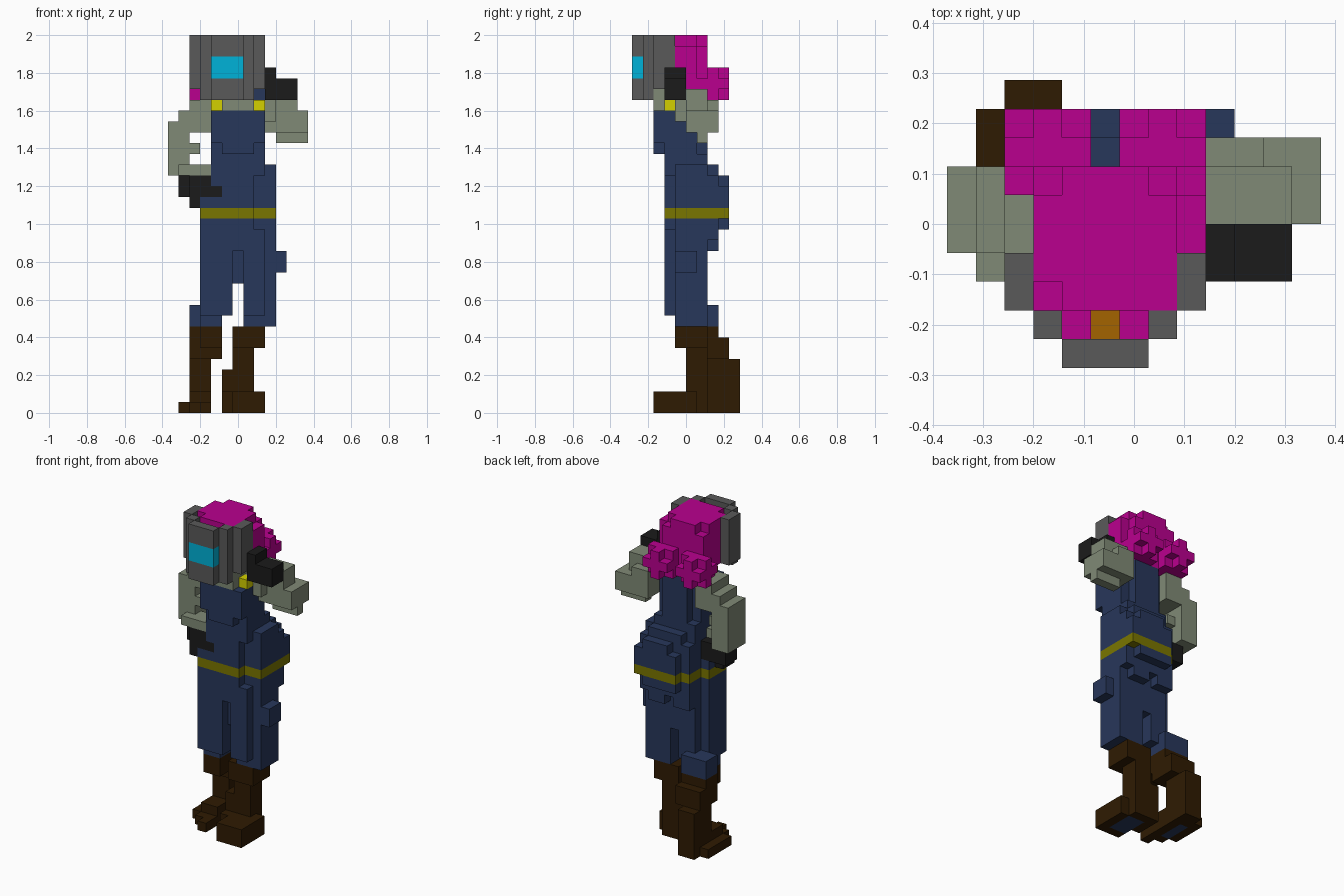
import bpy
import bmesh
from mathutils import Vector

if "Cube" in bpy.data.objects:
    bpy.data.objects.remove(bpy.data.objects["Cube"], do_unlink=True)

UNIT = 2 / 35
CENTRE = Vector((6.5, 5, 0))


def linear(channel):
    return channel / 12.92 if channel <= 0.04045 else ((channel + 0.055) / 1.055) ** 2.4


def make_material(name, code):
    rgb = [linear(byte / 255) for byte in bytes.fromhex(code)]
    material = bpy.data.materials.new(name)
    material.use_nodes = True
    material.diffuse_color = (*rgb, 1)
    shader = material.node_tree.nodes["Principled BSDF"]
    shader.inputs["Base Color"].default_value = (*rgb, 1)
    shader.inputs["Roughness"].default_value = 0.9
    return material


grey = make_material("mask grey", "5a5a5a")
cyan = make_material("visor cyan", "00b2d8")
magenta = make_material("hair magenta", "ba008f")
navy = make_material("overall navy", "27375b")
olive = make_material("sleeve olive", "808a76")
black = make_material("glove black", "1b1b1b")
yellow = make_material("strap yellow", "d4d000")
mustard = make_material("belt mustard", "7a7600")
brown = make_material("boot brown", "2f1b02")
orange = make_material("hair clip orange", "a46400")

cells = {}      # grid cell -> part name; later boxes replace earlier ones
colours = {}    # part name -> material


def part(name, material):
    """Return a function that adds boxes of grid cells to the named part."""
    colours[name] = material

    def box(x, y, z):
        for i in range(*x):
            for j in range(*y):
                for k in range(*z):
                    cells[i, j, k] = name
    return box


# Trousers
right_leg = part("right_trouser_leg", navy)
right_leg(x=(3, 4), y=(3, 6), z=(9, 18))
right_leg(x=(4, 6), y=(3, 7), z=(9, 18))
right_leg(x=(3, 5), y=(4, 8), z=(8, 10))
right_leg(x=(2, 3), y=(6, 8), z=(8, 10))
left_leg = part("left_trouser_leg", navy)
left_leg(x=(7, 9), y=(3, 7), z=(9, 17))
left_leg(x=(7, 8), y=(3, 7), z=(17, 18))
left_leg(x=(7, 10), y=(4, 7), z=(8, 18))
seat = part("trouser_seat", navy)
seat(x=(6, 7), y=(4, 7), z=(12, 18))
seat(x=(6, 7), y=(3, 4), z=(15, 18))
for cheek in (4, 7):
    seat(x=(cheek, cheek + 2), y=(7, 8), z=(15, 16))
seat(x=(4, 10), y=(7, 8), z=(16, 18))
seat(x=(5, 9), y=(8, 9), z=(17, 18))
pouch = part("thigh_pouch", navy)
pouch(x=(10, 11), y=(4, 6), z=(13, 15))

# Belt
belt = part("belt", mustard)
belt(x=(3, 8), y=(3, 6), z=(18, 19))
belt(x=(4, 10), y=(4, 8), z=(18, 19))
belt(x=(5, 10), y=(8, 9), z=(18, 19))

# Torso
hips = part("hips", navy)
hips(x=(3, 8), y=(3, 6), z=(19, 20))
hips(x=(4, 8), y=(3, 4), z=(20, 22))
hips(x=(4, 10), y=(4, 8), z=(19, 22))
hips(x=(5, 10), y=(8, 9), z=(19, 21))
hips(x=(6, 9), y=(8, 9), z=(21, 22))
waist = part("waist", navy)
waist(x=(4, 9), y=(3, 7), z=(22, 24))
waist(x=(5, 9), y=(7, 8), z=(22, 23))
waist(x=(9, 10), y=(4, 7), z=(22, 23))
chest = part("chest", navy)
chest(x=(5, 8), y=(2, 7), z=(24, 26))
chest(x=(4, 9), y=(2, 6), z=(25, 28))
chest(x=(4, 9), y=(3, 6), z=(24, 25))
chest(x=(5, 8), y=(6, 7), z=(26, 30))
chest(x=(4, 9), y=(5, 6), z=(28, 30))
collar = part("collar", olive)
collar(x=(5, 8), y=(2, 5), z=(28, 30))
straps = part("shoulder_straps", yellow)
for side in (4, 8):
    straps(x=(side, side + 1), y=(3, 4), z=(28, 29))

# Raised left arm
left_sleeve = part("left_sleeve", olive)
left_sleeve(x=(8, 10), y=(4, 5), z=(27, 29))
left_sleeve(x=(9, 12), y=(5, 7), z=(26, 30))
left_sleeve(x=(9, 11), y=(7, 8), z=(26, 29))
left_sleeve(x=(11, 13), y=(7, 8), z=(26, 28))
left_sleeve(x=(10, 13), y=(6, 7), z=(25, 28))
left_sleeve(x=(12, 13), y=(5, 6), z=(26, 28))
left_glove = part("left_glove", black)
left_glove(x=(9, 12), y=(3, 5), z=(29, 31))
left_glove(x=(9, 10), y=(3, 5), z=(31, 32))

# Lowered right arm
right_sleeve = part("right_sleeve", olive)
right_sleeve(x=(2, 4), y=(4, 7), z=(26, 29))
right_sleeve(x=(1, 2), y=(4, 7), z=(23, 28))
right_sleeve(x=(0, 1), y=(4, 7), z=(22, 27))
right_sleeve(x=(2, 3), y=(4, 6), z=(24, 25))
right_sleeve(x=(1, 4), y=(3, 5), z=(22, 23))
right_sleeve(x=(1, 2), y=(5, 7), z=(22, 23))
right_glove = part("right_glove", black)
right_glove(x=(1, 2), y=(4, 6), z=(20, 22))
right_glove(x=(2, 4), y=(3, 6), z=(20, 22))
right_glove(x=(4, 5), y=(3, 4), z=(20, 21))
right_glove(x=(2, 3), y=(3, 5), z=(19, 20))

# Hair, rounded off at the crown
hair = part("hair", magenta)
hair(x=(3, 8), y=(2, 7), z=(30, 34))
hair(x=(4, 8), y=(2, 6), z=(34, 35))
hair(x=(3, 4), y=(3, 6), z=(34, 35))
hair(x=(4, 7), y=(6, 7), z=(34, 35))
hair(x=(4, 7), y=(1, 2), z=(30, 34))
hair(x=(3, 8), y=(5, 7), z=(29, 30))
hair(x=(8, 9), y=(4, 6), z=(30, 34))
clip = part("hair_clip", orange)
clip(x=(5, 6), y=(1, 2), z=(32, 33))
del cells[5, 1, 33]

# Two round buns: cubes without their corners
for name, start in (("right_bun", 2), ("left_bun", 6)):
    bun = part(name, magenta)
    wide, mid = (start, start + 3), (start + 1, start + 2)
    bun(x=wide, y=(6, 9), z=(30, 31))
    bun(x=wide, y=(7, 8), z=(29, 32))
    bun(x=mid, y=(6, 9), z=(29, 32))

# Mask and visor
mask = part("mask", grey)
mask(x=(4, 7), y=(0, 1), z=(29, 35))
mask(x=(4, 7), y=(1, 2), z=(29, 30))
for side in (3, 7):
    mask(x=(side, side + 1), y=(1, 2), z=(29, 35))
for side in (2, 8):
    mask(x=(side, side + 1), y=(2, 4), z=(30, 35))
visor = part("visor", cyan)
visor(x=(4, 7), y=(0, 1), z=(31, 33))

# Boots
right_boot = part("right_boot", brown)
right_boot(x=(3, 5), y=(4, 8), z=(6, 8))
right_boot(x=(2, 3), y=(6, 8), z=(6, 8))
right_boot(x=(2, 5), y=(6, 9), z=(5, 7))
right_boot(x=(2, 4), y=(7, 10), z=(0, 5))
right_boot(x=(2, 4), y=(5, 8), z=(0, 2))
right_boot(x=(2, 4), y=(4, 5), z=(0, 1))
right_boot(x=(1, 2), y=(5, 9), z=(0, 1))
right_boot(x=(3, 4), y=(3, 4), z=(0, 1))
left_boot = part("left_boot", brown)
left_boot(x=(6, 9), y=(4, 7), z=(6, 8))
left_boot(x=(6, 8), y=(5, 7), z=(4, 6))
left_boot(x=(5, 8), y=(5, 7), z=(0, 4))
left_boot(x=(5, 6), y=(4, 5), z=(0, 2))
left_boot(x=(6, 9), y=(2, 6), z=(0, 2))
soles = part("soles", navy)
soles(x=(2, 3), y=(5, 8), z=(0, 1))
soles(x=(6, 8), y=(3, 6), z=(0, 1))


def build(name):
    """Make one mesh from the outward faces of a part's cells."""
    mesh = bmesh.new()
    for cell in [c for c in cells if cells[c] == name]:
        for axis in range(3):
            for step in (0, 1):
                normal = Vector((0, 0, 0))
                normal[axis] = 2 * step - 1
                if tuple(int(a + b) for a, b in zip(cell, normal)) in cells:
                    continue
                first, second = Vector((0, 0, 0)), Vector((0, 0, 0))
                first[(axis + 1) % 3] = second[(axis + 2) % 3] = 1
                corner = Vector(cell) - CENTRE
                corner[axis] += step
                ring = [corner, corner + first, corner + first + second, corner + second]
                if not step:
                    ring.reverse()
                mesh.faces.new([mesh.verts.new(point * UNIT) for point in ring])
    bmesh.ops.remove_doubles(mesh, verts=mesh.verts, dist=UNIT / 100)
    data = bpy.data.meshes.new(name)
    mesh.to_mesh(data)
    mesh.free()
    data.materials.append(colours[name])
    bpy.context.scene.collection.objects.link(bpy.data.objects.new(name, data))


for part_name in colours:
    build(part_name)
